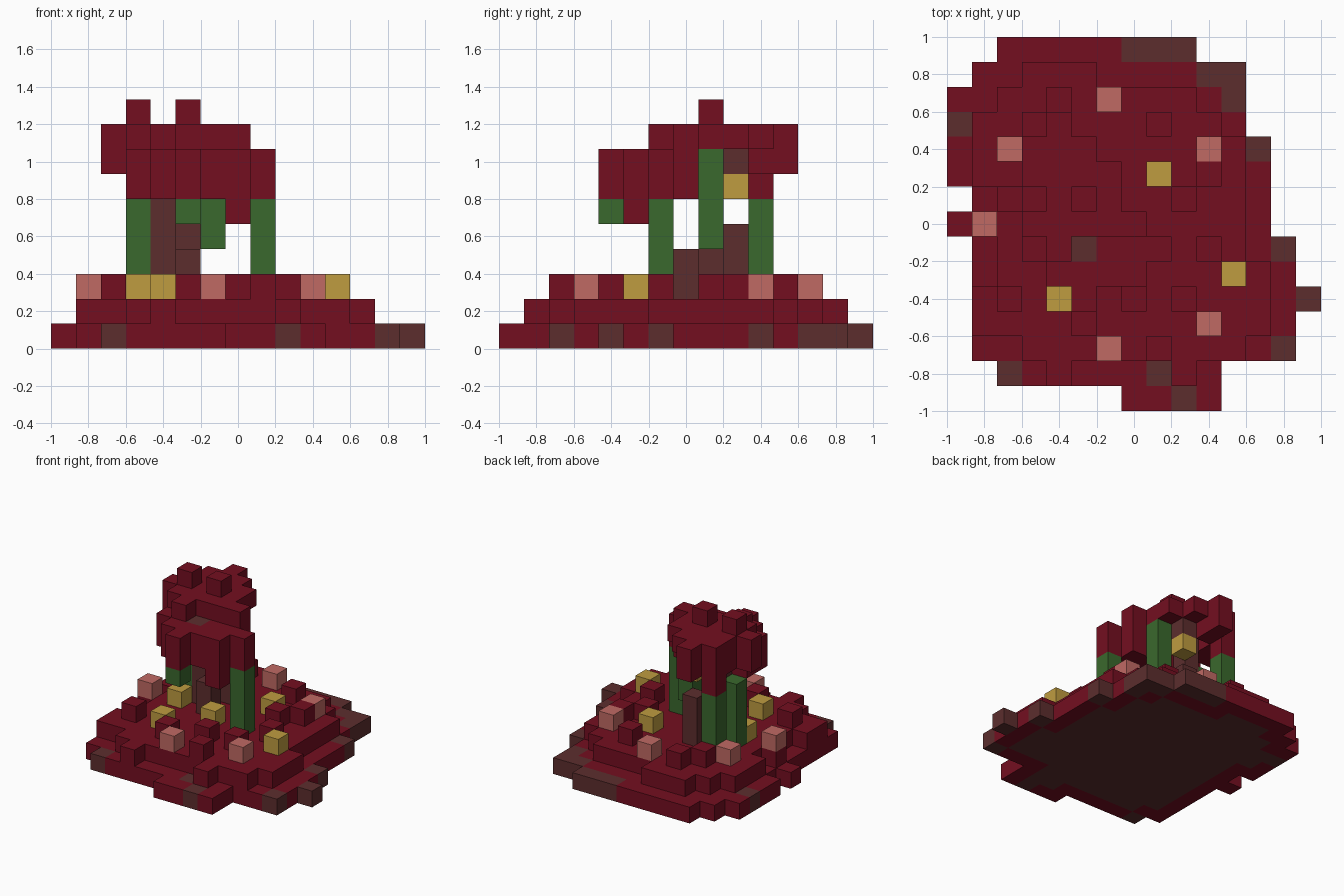
import bpy, bmesh
from mathutils import Vector

if "Cube" in bpy.data.objects:
    bpy.data.objects.remove(bpy.data.objects["Cube"], do_unlink=True)

N = 15
S = 2 / N


def material(name, rgb):
    m = bpy.data.materials.new(name)
    m.use_nodes = True
    color = (*rgb, 1)
    m.diffuse_color = color
    m.node_tree.nodes["Principled BSDF"].inputs["Base Color"].default_value = color
    return m


MATS = {
    "r": material("dark red", (0.174, 0.0045, 0.0145)),
    "b": material("brown", (0.107, 0.027, 0.027)),
    "g": material("green", (0.042, 0.138, 0.026)),
    "p": material("pink", (0.527, 0.144, 0.127)),
    "y": material("yellow", (0.52, 0.332, 0.051)),
}
KEYS = list(MATS)

cells = {}   # (column, row, layer) -> (part, colour key)


def put(part, key, col, row, low, high=None):
    for layer in range(low, (low if high is None else high) + 1):
        cells[col, row, layer] = (part, key)


def put_map(part, layer, rows, top_row):
    """Fill one layer from a drawn plan, back row first."""
    for j, line in enumerate(rows):
        for i, key in enumerate(line):
            if key in MATS:
                put(part, key, i, top_row - j, layer)


# Ground slab: ragged outline with soil patches
put_map("ground", 0, [
    "..rrrrrbbb",
    ".rrrrrrrrrbb",
    "rrrrrrrrrrrb",
    "brrrrrrrrrrr",
    "rrrrrrrrrrrrb",
    "rrrrrrrrrrrrr",
    ".rrrrrrrrrrrr",
    "rrrrrrrrrrrrr",
    ".rrrrrrrrrrrrb",
    ".rrrrrrrrrrrrr",
    ".rrrrrrrrrrrrrb",
    ".rrrrrrrrrrrrr",
    ".rrrrrrrrrrrrb",
    "..brrrrrbrr",
    ".......rrbr"], 14)

# Second step of the ground
put_map("mound", 1, [
    "...rrr",
    "..rrrrrrrr",
    ".rrrrrrrrrr",
    ".rrrrrrrrrrr",
    ".rrrrrrrrrrr",
    "..rrrrrrrrrr",
    ".rrrrrrrrrrr",
    "..rrrrrrrrrr",
    "..rrrrrrrrrrr",
    ".rrrrrrrrrrrr",
    ".rrrrrrrrrrrr",
    "...rrrrrrrrr",
    "....r....r"], 13)

# Soil core under the slab, wherever it is enclosed and covered
for col, row, layer in [c for c in cells if c[2] == 0]:
    ring = [(col + a, row + b, 0) for a in (-1, 0, 1) for b in (-1, 0, 1)]
    if (col, row, 1) in cells and all(c in cells for c in ring):
        put("ground", "b", col, row, 0)

# Flowers and tufts scattered on the mound
for part, key, spots in (
        ("pink_flowers", "p", [(6, 12), (2, 10), (10, 10), (1, 7), (10, 3), (6, 2)]),
        ("yellow_flowers", "y", [(8, 9), (11, 5), (4, 4), (3, 7), (6, 6)]),
        ("leaf_tufts", "r", [(2, 4), (5, 3), (8, 2), (8, 11), (4, 12), (10, 9),
                             (9, 8), (9, 4), (3, 11), (7, 4), (10, 6)])):
    for col, row in spots:
        put(part, key, col, row, 2)

# Trunk
for col, row, low, high in ((4, 8, 2, 7), (5, 7, 2, 3), (5, 9, 2, 4),
                            (5, 9, 7, 7), (5, 6, 6, 7)):
    put("trunk", "b", col, row, low, high)

# Green stems
for col, row, low, high in ((8, 6, 2, 5), (3, 10, 2, 5), (3, 8, 2, 5),
                            (6, 8, 4, 7), (5, 4, 5, 5)):
    put("stems", "g", col, row, low, high)

# Lower canopy
lower = [
    "...r",
    "",
    "",
    "...rrrrr",
    "...rr.rrr",
    "....rrrr",
    ".....r"]
for layer in (6, 7):
    put_map("lower_canopy", layer, lower, 10)
put("lower_canopy", "r", 7, 5, 5)
put("hanging_fruit", "y", 5, 9, 6)

# Upper canopy, with side lobes hanging one layer down
put_map("upper_canopy", 8, [
    "....r",
    "...rrr",
    "...rrrr",
    "..rrrrr",
    "...rrrrr",
    "....r"], 11)
for col, row in ((4, 11), (2, 8), (4, 10), (3, 9), (3, 8)):
    put("upper_canopy", "r", col, row, 7)
for col in (3, 5):
    put("top_buds", "r", col, 8, 9)

# Turn the cells into block meshes, keeping only exposed sides
SIDES = [Vector(v) for v in ((1, 0, 0), (-1, 0, 0), (0, 1, 0),
                             (0, -1, 0), (0, 0, 1), (0, 0, -1))]
for part in dict.fromkeys(p for p, k in cells.values()):
    bm = bmesh.new()
    used = []
    for cell, (owner, key) in cells.items():
        if owner != part:
            continue
        if key not in used:
            used.append(key)
        middle = Vector((cell[0] - N / 2 + 0.5, cell[1] - N / 2 + 0.5, cell[2] + 0.5))
        for side in SIDES:
            if tuple(int(a + b) for a, b in zip(cell, side)) in cells:
                continue
            u = Vector((side.y, side.z, side.x))
            v = side.cross(u)
            corners = [-u - v, u - v, u + v, v - u]
            face = bm.faces.new([bm.verts.new((middle + (side + c) / 2) * S)
                                 for c in corners])
            face.material_index = used.index(key)
    bmesh.ops.remove_doubles(bm, verts=bm.verts, dist=S / 100)
    mesh = bpy.data.meshes.new(part)
    bm.to_mesh(mesh)
    bm.free()
    for key in used:
        mesh.materials.append(MATS[key])
    bpy.context.collection.objects.link(bpy.data.objects.new(part, mesh))
